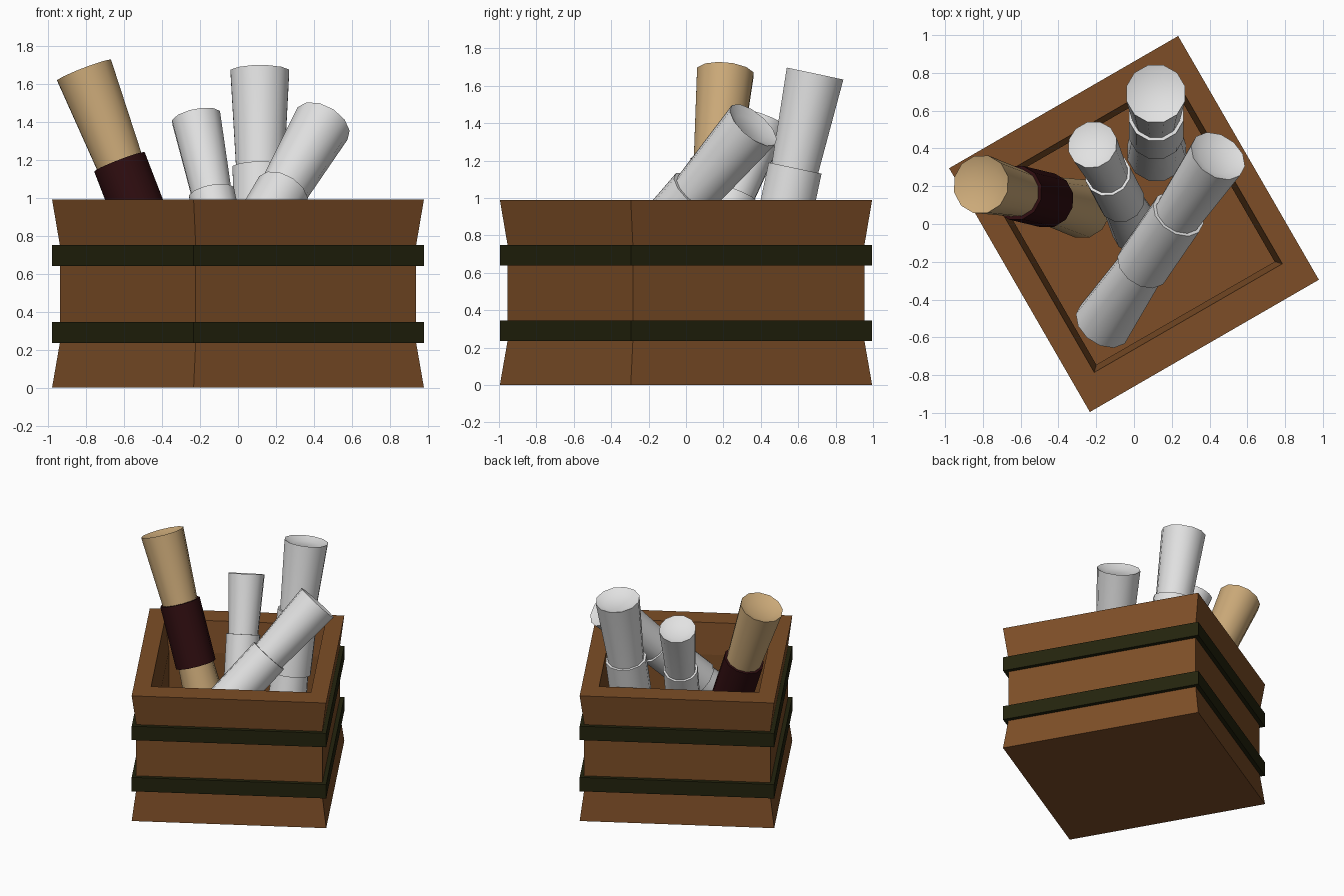
import bpy, bmesh, math
from mathutils import Vector

if "Cube" in bpy.data.objects:
    bpy.data.objects.remove(bpy.data.objects["Cube"])


def material(name, rgb):
    m = bpy.data.materials.new(name)
    m.diffuse_color = (*rgb, 1)
    m.use_nodes = True
    m.node_tree.nodes["Principled BSDF"].inputs["Base Color"].default_value = m.diffuse_color
    return m


WOOD = material("brown wood", (0.205, 0.076, 0.02))
BAND = material("dark band", (0.017, 0.017, 0.004))
PAPER = material("white paper", (0.76, 0.76, 0.76))
TAN = material("tan parchment", (0.60, 0.40, 0.19))
RED = material("dark red wrap", (0.028, 0.004, 0.005))


def loft(name, rings, mat, closed=False):
    """Join equal-sized rings of points; cap the ends or close into a loop."""
    bm = bmesh.new()
    loops = [[bm.verts.new(p) for p in ring] for ring in rings]
    n = len(loops[0])
    pairs = list(zip(loops, loops[1:]))
    if closed:
        pairs.append((loops[-1], loops[0]))
    else:
        bm.faces.new(loops[0][::-1])
        bm.faces.new(loops[-1])
    for a, b in pairs:
        for i in range(n):
            j = (i + 1) % n
            bm.faces.new((a[i], a[j], b[j], b[i]))
    bmesh.ops.recalc_face_normals(bm, faces=bm.faces)
    mesh = bpy.data.meshes.new(name)
    bm.to_mesh(mesh)
    bm.free()
    mesh.materials.append(mat)
    obj = bpy.data.objects.new(name, mesh)
    bpy.context.collection.objects.link(obj)
    return obj


def rect(hx, hy, z):
    return [(x * hx, y * hy, z) for x, y in ((-1, -1), (1, -1), (1, 1), (-1, 1))]


# Crate: flared outside, up over the rim, down the inside to the floor
TURN = math.radians(30)
HX, HY, LOW, HIGH = 0.70, 0.745, 0.235, 0.75
crate = loft("crate", [
    rect(HX, HY, 0), rect(HX - 0.03, HY - 0.03, LOW), rect(HX - 0.03, HY - 0.03, HIGH),
    rect(HX, HY, 0.99), rect(0.575, 0.575, 0.99), rect(0.545, 0.545, HIGH),
    rect(0.545, 0.545, LOW), rect(0.56, 0.56, 0.15)], WOOD)
crate.rotation_euler.z = TURN

# Two bands round the crate
for name, z in (("lower_band", LOW), ("upper_band", 0.64)):
    ix, iy = HX - 0.05, HY - 0.05
    band = loft(name, [rect(HX, HY, z), rect(HX, HY, z + 0.11),
                       rect(ix, iy, z + 0.11), rect(ix, iy, z)], BAND, closed=True)
    band.rotation_euler.z = TURN


def lathe(name, profile, mat, foot, axis, sides=12):
    rings = [[(r * math.cos(math.tau * (i + 0.5) / sides),
               r * math.sin(math.tau * (i + 0.5) / sides), z) for i in range(sides)]
             for r, z in profile]
    obj = loft(name, rings, mat)
    obj.location = foot
    obj.rotation_mode = 'QUATERNION'
    obj.rotation_quaternion = Vector((0, 0, 1)).rotation_difference(axis)
    bpy.ops.object.select_all(action='DESELECT')
    obj.select_set(True)
    bpy.context.view_layer.objects.active = obj
    bpy.ops.object.shade_smooth_by_angle(angle=math.radians(35))


# Scrolls: pinched roll with dished ends, and a wrap round the middle third
def scroll(name, foot, tip, r, paper, wrap):
    foot, tip = Vector(foot), Vector(tip)
    axis = tip - foot
    L = axis.length
    waist, dish = r * 0.82, r * 0.17
    lathe(name, [(r * 0.62, dish), (r, 0), (waist, L * 0.345), (waist, L * 0.655),
                 (r, L), (r * 0.62, L - dish)], paper, foot, axis)
    c = r * 0.935
    lathe(name + "_wrap", [(c, L * 0.345), (c, L * 0.655)], wrap, foot, axis)


scroll("tan_scroll", (-0.27, 0.08, 0.27), (-0.81, 0.21, 1.67), 0.157, TAN, RED)
scroll("back_scroll", (0.12, 0.38, 0.20), (0.115, 0.69, 1.665), 0.16, PAPER, PAPER)
scroll("leaning_scroll", (-0.165, -0.53, 0.354), (0.445, 0.36, 1.39), 0.157, PAPER, PAPER)
scroll("small_scroll", (0.015, -0.03, 0.27), (-0.22, 0.42, 1.42), 0.133, PAPER, PAPER)
